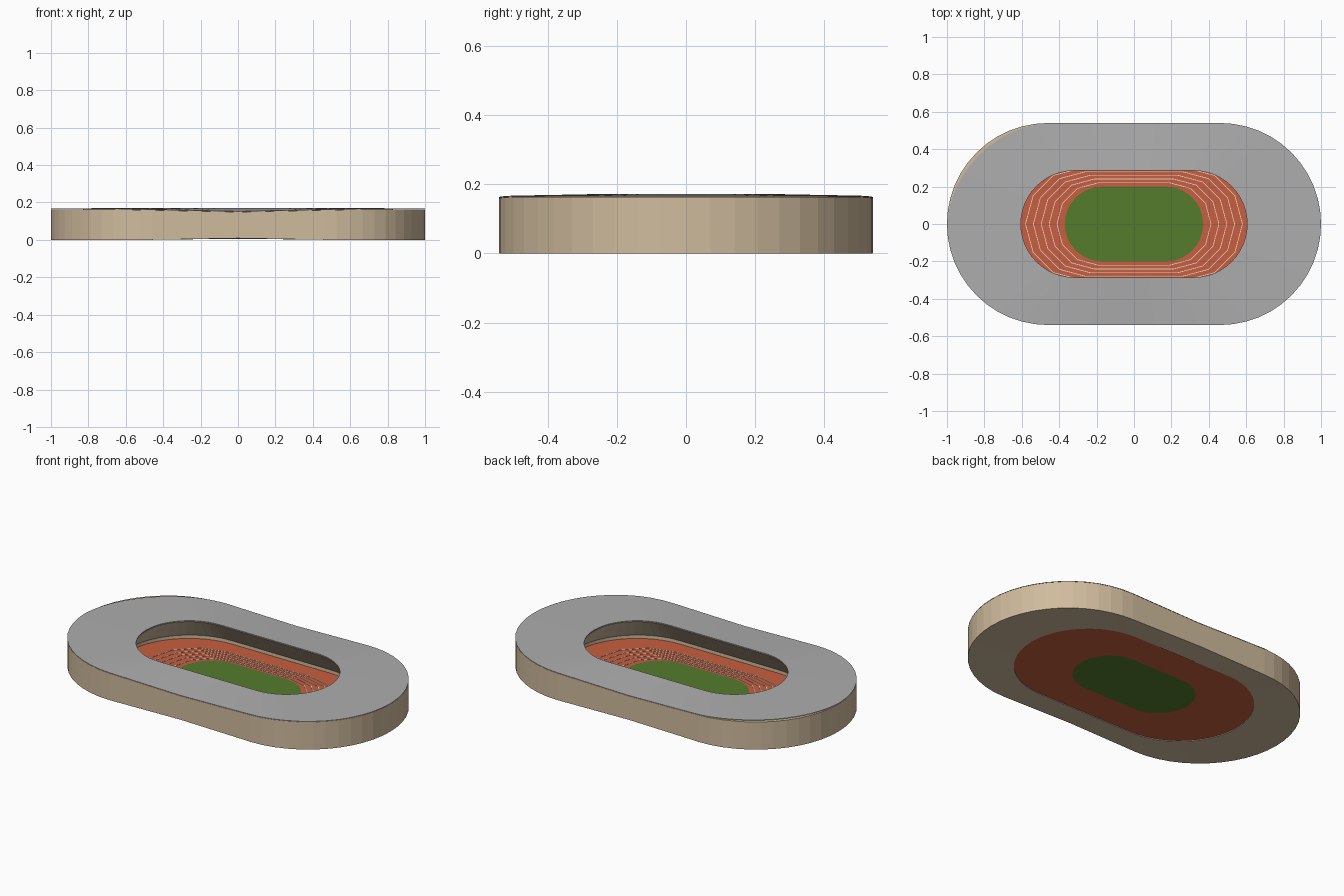
import bpy, bmesh, math

if "Cube" in bpy.data.objects:
    bpy.data.objects.remove(bpy.data.objects["Cube"])


def material(name, rgb):
    m = bpy.data.materials.new(name)
    m.diffuse_color = (*rgb, 1)
    m.use_nodes = True
    m.node_tree.nodes["Principled BSDF"].inputs["Base Color"].default_value = m.diffuse_color
    return m


TAN = material("tan_wall", (0.63, 0.50, 0.34))
GREY = material("grey_roof", (0.42, 0.42, 0.42))
RED = material("red_track", (0.58, 0.115, 0.05))
GREEN = material("green_grass", (0.09, 0.20, 0.027))
WHITE = material("white_paint", (0.75, 0.72, 0.66))


def oval(c, r, arc=24, straight=8):
    """Stadium outline: two half circles at x = +-c joined by straights."""
    pts = []
    for side in (1, -1):
        for i in range(arc + 1):
            a = -math.pi / 2 + math.pi * i / arc
            pts.append((side * (c + r * math.cos(a)), side * r * math.sin(a)))
        for i in range(1, straight):
            pts.append((side * c * (1 - 2 * i / straight), side * r))
    return pts


def loft(name, rings, mat, closed=True, cap=False):
    """Join rings of 3D points with quads; optionally close or cap them."""
    bm = bmesh.new()
    loops = [[bm.verts.new(p) for p in ring] for ring in rings]
    n, k = len(loops[0]), len(loops)
    for j in range(k if closed else k - 1):
        a, b = loops[j], loops[(j + 1) % k]
        for i in range(n):
            bm.faces.new((a[i], a[(i + 1) % n], b[(i + 1) % n], b[i]))
    if cap:
        bm.faces.new(loops[0])
        bm.faces.new(loops[-1])
    bmesh.ops.recalc_face_normals(bm, faces=bm.faces)
    me = bpy.data.meshes.new(name)
    bm.to_mesh(me)
    bm.free()
    me.materials.append(mat)
    ob = bpy.data.objects.new(name, me)
    bpy.context.collection.objects.link(ob)
    return ob


def at(pts, z):
    return [(x, y, z(x) if callable(z) else z) for x, y in pts]


def rim(x):      # outer wall top, dipping at the middle of the long sides
    return 0.166 - 0.014 * max(0, 1 - abs(x) / 0.65)


def foot(x):     # outer wall bottom, lifting slightly at the middle
    return 0.009 * max(0, 1 - abs(x) / 0.5)


outer, hole, bowl = oval(0.46, 0.54), oval(0.32, 0.285), oval(0.32, 0.40)

# wall ring with an inward leaning inner face
loft("stadium_wall", [
    at(outer, foot), at(outer, lambda x: rim(x) - 0.003),
    at(hole, 0.165), at(bowl, 0.032), at(bowl, 0.004)], TAN)


# roof sheet, drawn in a little at the back left corner
def roof_edge(p):
    x, y = p
    if x < -0.46 and y > 0:
        a = math.atan2(y, -(x + 0.46))
        s = 1 - 0.035 * math.sin(2 * a)
        return (-0.46 + (x + 0.46) * s, y * s)
    return p


roof = [roof_edge(p) for p in outer]
loft("roof", [
    at(roof, lambda x: rim(x) - 0.002), at(roof, lambda x: rim(x) + 0.001),
    at(hole, 0.171), at(hole, 0.166)], GREY)

# running track and grass field
field = oval(0.17, 0.20)
loft("running_track", [
    at(bowl, 0.008), at(bowl, 0.012), at(field, 0.012), at(field, 0.008)], RED)
loft("grass_field", [at(field, 0.008), at(field, 0.014)], GREEN,
     closed=False, cap=True)

# painted lane lines with few-sided ends
for i in range(1, 6):
    c, r = 0.17 + 0.022 * i, 0.20 + 0.02 * i
    a, b = oval(c, r - 0.002, 6, 1), oval(c, r + 0.002, 6, 1)
    loft(f"lane_line_{i}", [at(a, 0.0115), at(a, 0.0135),
                            at(b, 0.0135), at(b, 0.0115)], WHITE)
